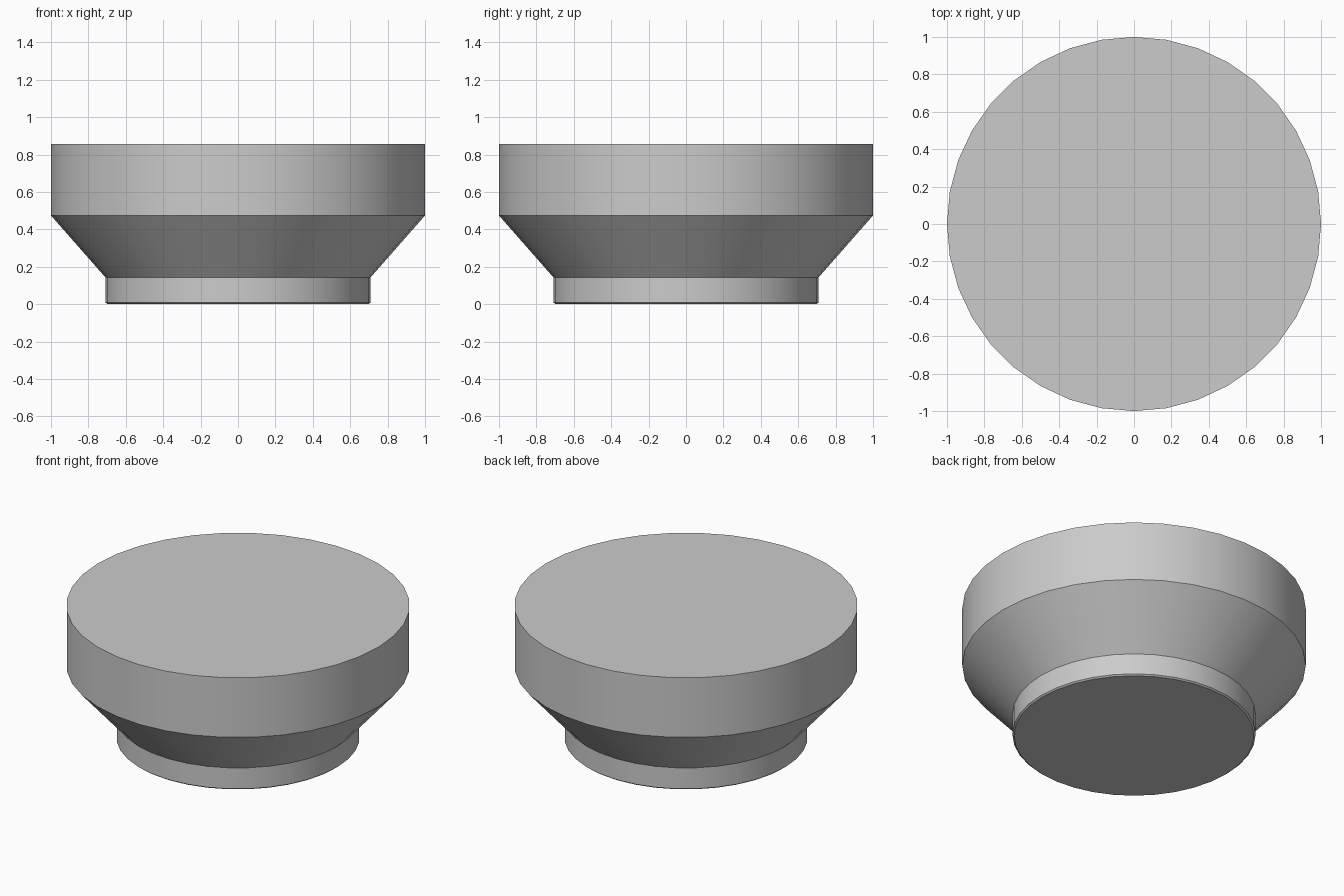
import bpy, bmesh
from math import cos, sin, tau

if "Cube" in bpy.data.objects:
    bpy.data.objects.remove(bpy.data.objects["Cube"])

SIDES = 36
# Radius and height, from the foot up to the flat top
PROFILE = [(0.698, 0.0), (0.708, 0.008), (0.708, 0.142), (1.0, 0.474), (1.0, 0.857)]

# Stepped round body, turned around z
bm = bmesh.new()
rings = [[bm.verts.new((r * cos(tau * i / SIDES), r * sin(tau * i / SIDES), z))
          for i in range(SIDES)] for r, z in PROFILE]
for low, high in zip(rings, rings[1:]):
    for i in range(SIDES):
        j = (i + 1) % SIDES
        bm.faces.new((low[i], low[j], high[j], high[i]))

# Flat bottom and top
bm.faces.new(rings[0][::-1])
bm.faces.new(rings[-1])

mesh = bpy.data.meshes.new("round_pedestal")
bm.to_mesh(mesh)
bm.free()
body = bpy.data.objects.new("round_pedestal", mesh)
bpy.context.collection.objects.link(body)

# Smooth around the sides, sharp at the rims
bpy.context.view_layer.objects.active = body
body.select_set(True)
bpy.ops.object.shade_smooth_by_angle(angle=0.52)
